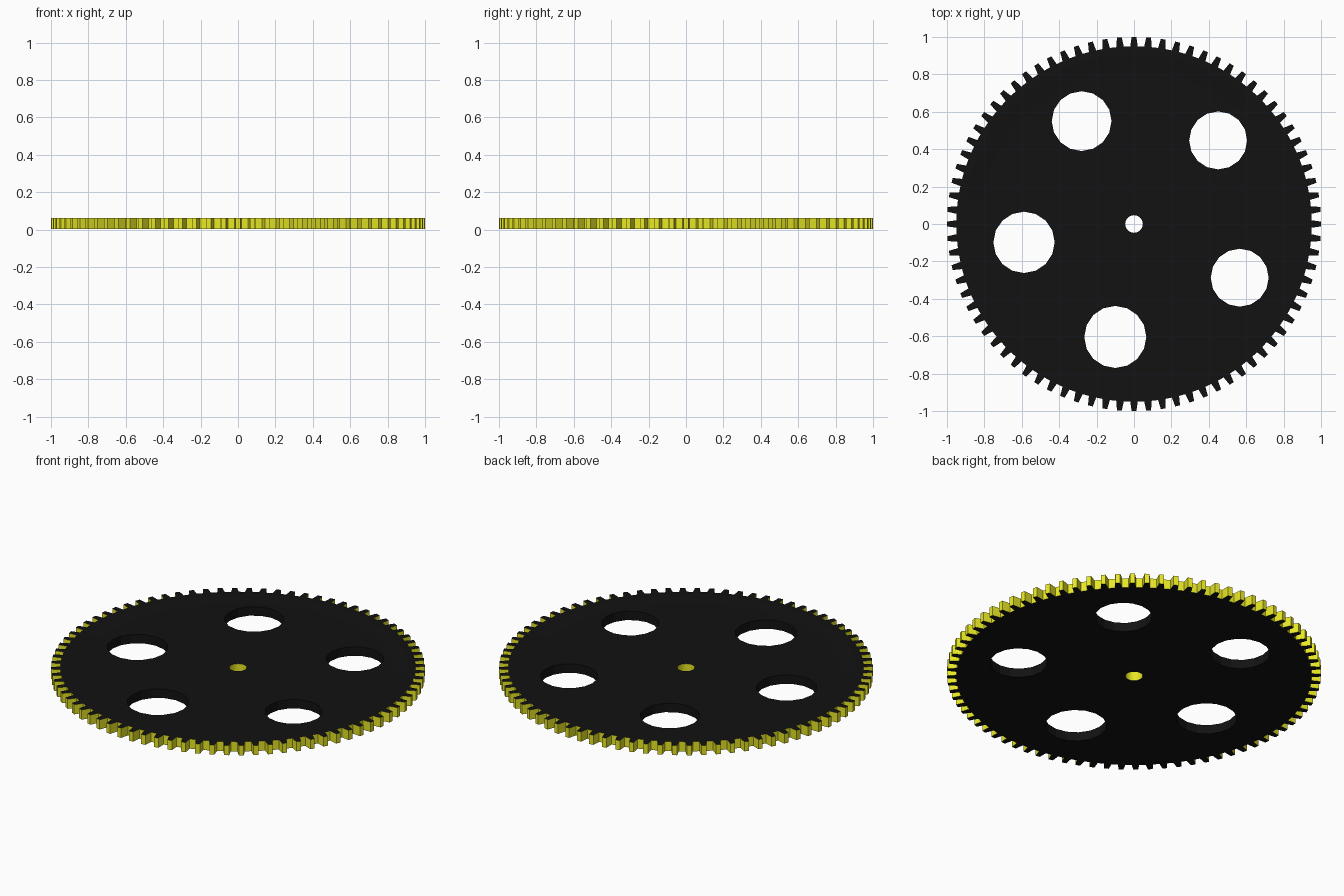
import bpy, bmesh, math

if "Cube" in bpy.data.objects:
    bpy.data.objects.remove(bpy.data.objects["Cube"])

TEETH = 80
Z0, Z1 = 0.004, 0.061      # bottom and top of the wheel
RECESS = 0.004             # shallow dish in the top face


def material(name, color):
    m = bpy.data.materials.new(name)
    m.diffuse_color = (*color, 1)
    m.use_nodes = True
    m.node_tree.nodes["Principled BSDF"].inputs["Base Color"].default_value = m.diffuse_color
    return m


black = material("black_face", (0.006, 0.006, 0.006))
yellow = material("yellow_edge", (0.8, 0.8, 0.02))


def make_object(name, bm):
    bmesh.ops.recalc_face_normals(bm, faces=bm.faces)
    mesh = bpy.data.meshes.new(name)
    bm.to_mesh(mesh)
    bm.free()
    mesh.materials.append(black)
    mesh.materials.append(yellow)
    ob = bpy.data.objects.new(name, mesh)
    bpy.context.collection.objects.link(ob)
    return ob


# Toothed outline: each tooth is a tapered trapezoid
outline = []
for i in range(TEETH):
    a = 2 * math.pi * i / TEETH
    for r, half in ((0.95, -0.021), (1.0, -0.013), (1.0, 0.013), (0.95, 0.021)):
        outline.append((r, a + half))

bm = bmesh.new()


def ring(z, radius=None):
    return [bm.verts.new(((radius or r) * math.cos(a), (radius or r) * math.sin(a), z))
            for r, a in outline]


def bridge(lower, upper, mat):
    n = len(lower)
    for i in range(n):
        j = (i + 1) % n
        f = bm.faces.new((lower[i], lower[j], upper[j], upper[i]))
        f.material_index = mat


# Wheel body: yellow toothed edge, black faces, dished top
bottom, top = ring(Z0), ring(Z1)
rim, dish = ring(Z1, 0.91), ring(Z1 - RECESS, 0.82)
bridge(bottom, top, 1)
bridge(top, rim, 0)
bridge(rim, dish, 0)
bm.faces.new(dish)
bm.faces.new(bottom[::-1])
gear = make_object("gear_wheel", bm)


def cut(name, x, y, radius, sides, mat):
    c = bmesh.new()
    bmesh.ops.create_cone(c, cap_ends=True, segments=sides, radius1=radius,
                          radius2=radius, depth=0.4)
    bmesh.ops.translate(c, verts=c.verts, vec=(x, y, 0.03))
    for f in c.faces:
        f.material_index = mat
    cutter = make_object(name, c)
    cutter.hide_render = True
    mod = gear.modifiers.new(name, 'BOOLEAN')
    mod.operation = 'DIFFERENCE'
    mod.solver = 'EXACT'
    mod.object = cutter
    bpy.context.view_layer.objects.active = gear
    bpy.ops.object.modifier_apply(modifier=mod.name)
    bpy.data.objects.remove(cutter)


# Five large lightening holes and the axle hole
holes = [(-0.28, 0.55, 0.16), (0.45, 0.447, 0.155), (-0.588, -0.098, 0.164),
         (-0.1, -0.604, 0.166), (0.565, -0.287, 0.155)]
for i, (x, y, r) in enumerate(holes):
    cut(f"hole_cutter_{i}", x, y, r, 16, 0)
cut("axle_cutter", 0, 0, 0.047, 24, 1)
